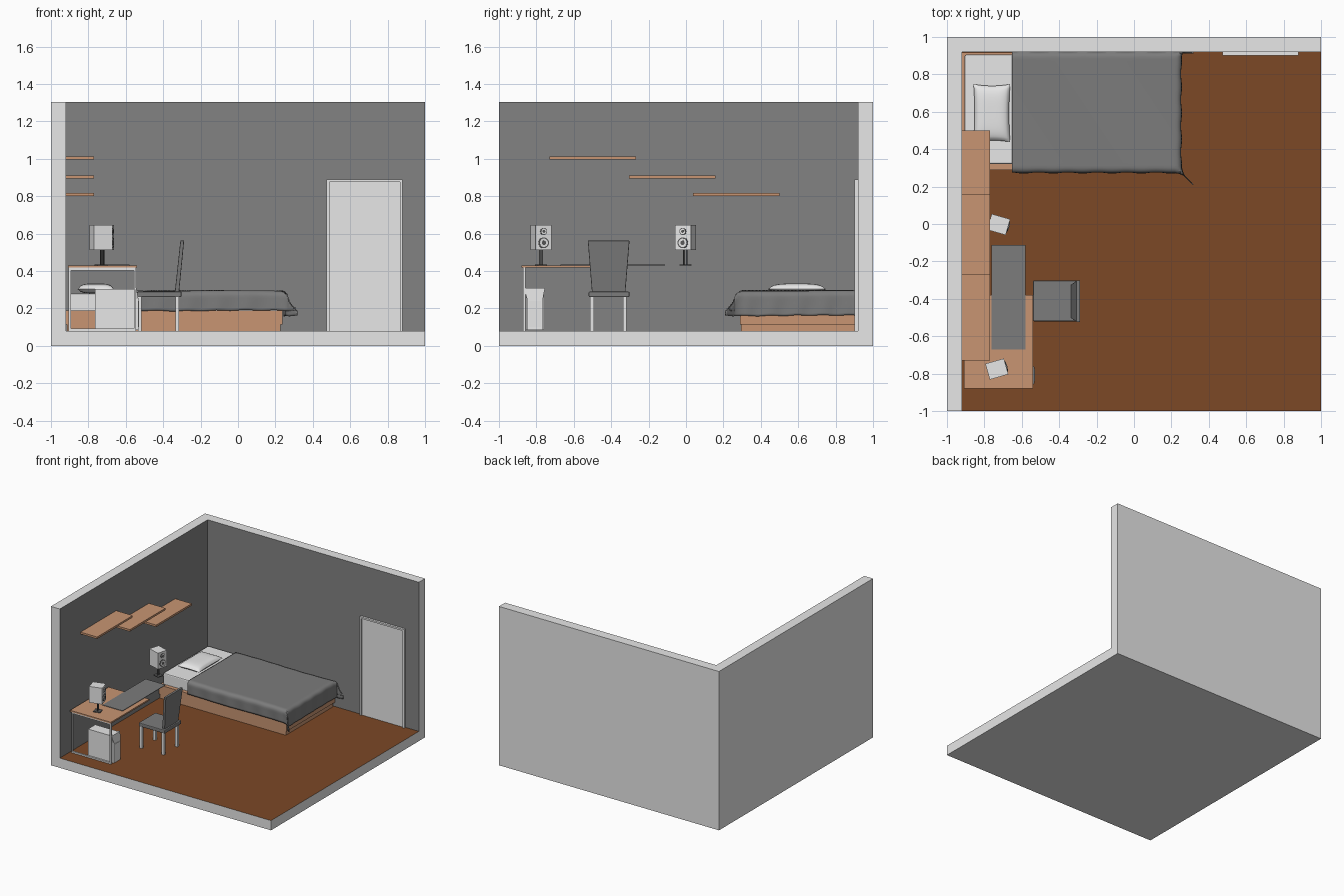
import bpy, bmesh, math
from mathutils import Matrix, Vector

if "Cube" in bpy.data.objects:
    bpy.data.objects.remove(bpy.data.objects["Cube"])


def material(name, r, g, b):
    m = bpy.data.materials.new(name)
    m.diffuse_color = (r, g, b, 1)
    m.use_nodes = True
    m.node_tree.nodes["Principled BSDF"].inputs["Base Color"].default_value = m.diffuse_color
    return m


LIGHT = material("light_grey", 0.8, 0.8, 0.8)
WALL = material("wall_grey", 0.225, 0.225, 0.225)
FLOOR = material("floor_brown", 0.2, 0.065, 0.019)
WOOD = material("warm_wood", 0.58, 0.30, 0.17)
FABRIC = material("fabric_grey", 0.2, 0.2, 0.2)
DARK = material("dark_grey", 0.1, 0.1, 0.1)


def finish(name, bm, mats, matrix=None, smooth=False):
    me = bpy.data.meshes.new(name)
    bm.to_mesh(me)
    bm.free()
    ob = bpy.data.objects.new(name, me)
    bpy.context.collection.objects.link(ob)
    for m in mats:
        me.materials.append(m)
    if matrix:
        ob.matrix_world = matrix
    if smooth:
        bpy.ops.object.select_all(action='DESELECT')
        ob.select_set(True)
        bpy.context.view_layer.objects.active = ob
        bpy.ops.object.shade_smooth_by_angle(angle=math.radians(40))
    return ob


def box(name, lo, hi, mat, matrix=None, face_dir=None, face_mat=None, bevel=0):
    """Box between two corners; faces looking along face_dir get face_mat."""
    bm = bmesh.new()
    bmesh.ops.create_cube(bm, size=1)
    for v in bm.verts:
        v.co = Vector([lo[i] + (v.co[i] + 0.5) * (hi[i] - lo[i]) for i in range(3)])
    bm.normal_update()
    if face_dir:
        for f in bm.faces:
            if f.normal.dot(Vector(face_dir)) > 0.9:
                f.material_index = 1
    if bevel:
        bmesh.ops.bevel(bm, geom=bm.edges[:], offset=bevel, segments=2, affect='EDGES', profile=0.5)
    return finish(name, bm, [mat, face_mat] if face_mat else [mat], matrix)


def cylinder(name, centre, radius, depth, mat, axis='Z', matrix=None):
    bm = bmesh.new()
    rot = Matrix.Rotation(math.pi / 2, 4, 'Y') if axis == 'X' else Matrix()
    bmesh.ops.create_cone(bm, cap_ends=True, segments=24, radius1=radius, radius2=radius,
                          depth=depth, matrix=Matrix.Translation(centre) @ rot)
    return finish(name, bm, [mat], matrix, True)


def prism(name, profile, axis, a, b, mat):
    """Extrude a 2D profile along x (profile y,z) or y (profile x,z)."""
    bm = bmesh.new()
    place = (lambda p, t: (t, p[0], p[1])) if axis == 'X' else (lambda p, t: (p[0], t, p[1]))
    f = bm.faces.new([bm.verts.new(place(p, a)) for p in profile])
    ext = bmesh.ops.extrude_face_region(bm, geom=[f])
    shift = Vector(place((0, 0), b - a))
    for v in ext['geom']:
        if isinstance(v, bmesh.types.BMVert):
            v.co += shift
    bmesh.ops.recalc_face_normals(bm, faces=bm.faces[:])
    return bm if mat is None else finish(name, bm, [mat])


def surface(bm, nu, nv, fn):
    g = [[bm.verts.new(fn(i / nu, j / nv)) for j in range(nv + 1)] for i in range(nu + 1)]
    for i in range(nu):
        for j in range(nv):
            bm.faces.new((g[i][j], g[i + 1][j], g[i + 1][j + 1], g[i][j + 1]))


# Room shell: light outside, painted inside
box("floor_slab", (-1, -1, 0), (1, 1, 0.08), LIGHT, face_dir=(0, 0, 1), face_mat=FLOOR)
box("left_wall", (-1, -1, 0.08), (-0.92, 1, 1.305), LIGHT, face_dir=(1, 0, 0), face_mat=WALL)
box("back_wall", (-0.92, 0.92, 0.08), (1, 1, 1.305), LIGHT, face_dir=(0, -1, 0), face_mat=WALL)

# Door and casing
box("door_panel", (0.488, 0.912, 0.08), (0.866, 0.925, 0.876), LIGHT)
box("door_casing_left", (0.474, 0.902, 0.08), (0.488, 0.925, 0.89), LIGHT)
box("door_casing_right", (0.866, 0.902, 0.08), (0.88, 0.925, 0.89), LIGHT)
box("door_casing_top", (0.488, 0.902, 0.876), (0.866, 0.925, 0.89), LIGHT)

# Stepped wall shelves
for i, (y, z) in enumerate([(-0.73, 1.0), (-0.305, 0.898), (0.037, 0.805)]):
    box(f"wall_shelf_{i + 1}", (-0.92, y, z - 0.004), (-0.77, y + 0.463, z + 0.012), WOOD)

# Bed frame and mattress
box("bed_base", (-0.915, 0.295, 0.08), (0.228, 0.91, 0.115), WOOD)
box("bed_frame", (-0.92, 0.288, 0.115), (0.238, 0.918, 0.19), WOOD)
box("mattress", (-0.905, 0.32, 0.17), (0.22, 0.905, 0.28), LIGHT, bevel=0.008)

# Pillow: two domed sheets with pinched edges
bm = bmesh.new()
for side in (1, -1):
    def cushion(u, v, s=side):
        u, v = 2 * u - 1, (2 * v - 1) * s
        dome = (max(0, (1 - u ** 4) * (1 - v ** 4))) ** 0.5
        pull = 0.06
        return (-0.76 + 0.098 * u * (1 - pull * (1 - v * v)),
                0.593 + 0.155 * v * (1 - pull * (1 - u * u)),
                0.303 + s * (0.03 if s > 0 else 0.022) * dome)
    surface(bm, 20, 28, cushion)
bmesh.ops.remove_doubles(bm, verts=bm.verts[:], dist=0.0005)
finish("pillow", bm, [LIGHT], smooth=True)


# Blanket draped over sides and foot, flaring at the corners
def drape(d, r=0.025):
    if d <= 0:
        return 0, 0
    t = min(d / r, math.pi / 2)
    return r * math.sin(t), r * (1 - math.cos(t)) + max(0, d - r * math.pi / 2)


def blanket(u, v):
    x0, x1, y0, y1 = -0.652, 0.225, 0.302, 0.893
    s = x0 + u * (x1 + 0.145 - x0)
    t = y0 - 0.118 + v * (y1 - y0 + 0.236)
    a, b = max(0, s - x1), max(0, y0 - t, t - y1)
    (ox, dx), (oy, dy) = drape(a), drape(b)
    flare = 0.5 * min(a, b)
    ripple = 0.004 * math.sin(s * 40) * min(1, b / 0.1) + 0.004 * math.sin(t * 45) * min(1, a / 0.1)
    x = min(s, x1) + ox + flare + (ripple if a > 0 else 0)
    out = oy + flare + (ripple if b > 0 else 0)
    y = min(max(t, y0), y1) + (-out if t < y0 else out if t > y1 else 0)
    z = 0.292 - max(dx, dy) + ripple * 0.5 + 0.002 * math.sin(s * 9 + t * 6)
    return x, min(y, 0.916), z


bm = bmesh.new()
surface(bm, 80, 64, blanket)
ob = finish("blanket", bm, [FABRIC], smooth=True)
mod = ob.modifiers.new("thickness", 'SOLIDIFY')
mod.thickness, mod.offset = 0.007, 0

# Desk top, mat and end frame
box("desk_top", (-0.91, -0.88, 0.418), (-0.54, -0.38, 0.43), WOOD)
box("desk_mat", (-0.762, -0.67, 0.43), (-0.58, -0.112, 0.434), FABRIC)
for n, x in (("back", -0.905), ("front", -0.557)):
    box(f"desk_leg_{n}", (x, -0.872, 0.08), (x + 0.012, -0.858, 0.418), LIGHT)
box("desk_frame_top", (-0.893, -0.872, 0.404), (-0.557, -0.858, 0.418), LIGHT)
box("desk_frame_bottom", (-0.893, -0.872, 0.08), (-0.557, -0.858, 0.092), LIGHT)

# Computer case with a flared, sloping front bezel
box("computer_case", (-0.765, -0.855, 0.085), (-0.555, -0.76, 0.305), LIGHT)
bm = prism("case_bezel", [(-0.85, 0.085), (-0.765, 0.085), (-0.765, 0.25), (-0.754, 0.308),
                          (-0.866, 0.308), (-0.85, 0.25)], 'X', -0.556, -0.532, None)
for v in bm.verts:
    if v.co.z > 0.3 and v.co.x > -0.54:
        v.co.x -= 0.012
finish("case_bezel", bm, [LIGHT])
box("case_front_panel", (-0.532, -0.84, 0.1), (-0.528, -0.775, 0.24), LIGHT)

# Chair: seat, tapered leaning back, four legs
box("chair_seat", (-0.54, -0.52, 0.26), (-0.302, -0.302, 0.29), FABRIC, bevel=0.006)
bm = prism("chair_back", [(-0.338, 0.285), (-0.315, 0.285), (-0.288, 0.563), (-0.308, 0.563)],
           'Y', -0.525, -0.302, None)
for v in bm.verts:
    if v.co.z < 0.3:
        v.co.y = -0.4135 + (v.co.y + 0.4135) * 0.8
bmesh.ops.bevel(bm, geom=bm.edges[:], offset=0.004, segments=2, affect='EDGES', profile=0.5)
finish("chair_back", bm, [FABRIC])
for i, x in enumerate((-0.525, -0.325)):
    for j, y in enumerate((-0.503, -0.327)):
        box(f"chair_leg_{i}{j}", (x - 0.01, y - 0.01, 0.08), (x + 0.01, y + 0.01, 0.262), LIGHT)

# Two speakers on stands, each turned towards the chair
for n, x, y, ang in (("left", -0.732, -0.775, 16), ("right", -0.722, -0.003, -16)):
    m = Matrix.Translation((x, y, 0)) @ Matrix.Rotation(math.radians(ang), 4, 'Z')
    box(f"{n}_speaker_box", (-0.053, -0.044, 0.512), (0.05, 0.044, 0.645), LIGHT, m)
    box(f"{n}_speaker_base", (-0.028, -0.026, 0.43), (0.028, 0.026, 0.436), DARK, m)
    for k in (-1, 1):
        cylinder(f"{n}_speaker_post_{k}", (0, k * 0.007, 0.474), 0.005, 0.078, DARK, matrix=m)
    for part, z, r in (("woofer", 0.551, 0.029), ("tweeter", 0.612, 0.019)):
        cylinder(f"{n}_{part}_ring", (0.05, 0, z), r, 0.006, DARK, 'X', m)
        cylinder(f"{n}_{part}_cone", (0.051, 0, z), r * 0.78, 0.008, LIGHT, 'X', m)
        cylinder(f"{n}_{part}_cap", (0.052, 0, z), r * 0.4, 0.009, DARK, 'X', m)
